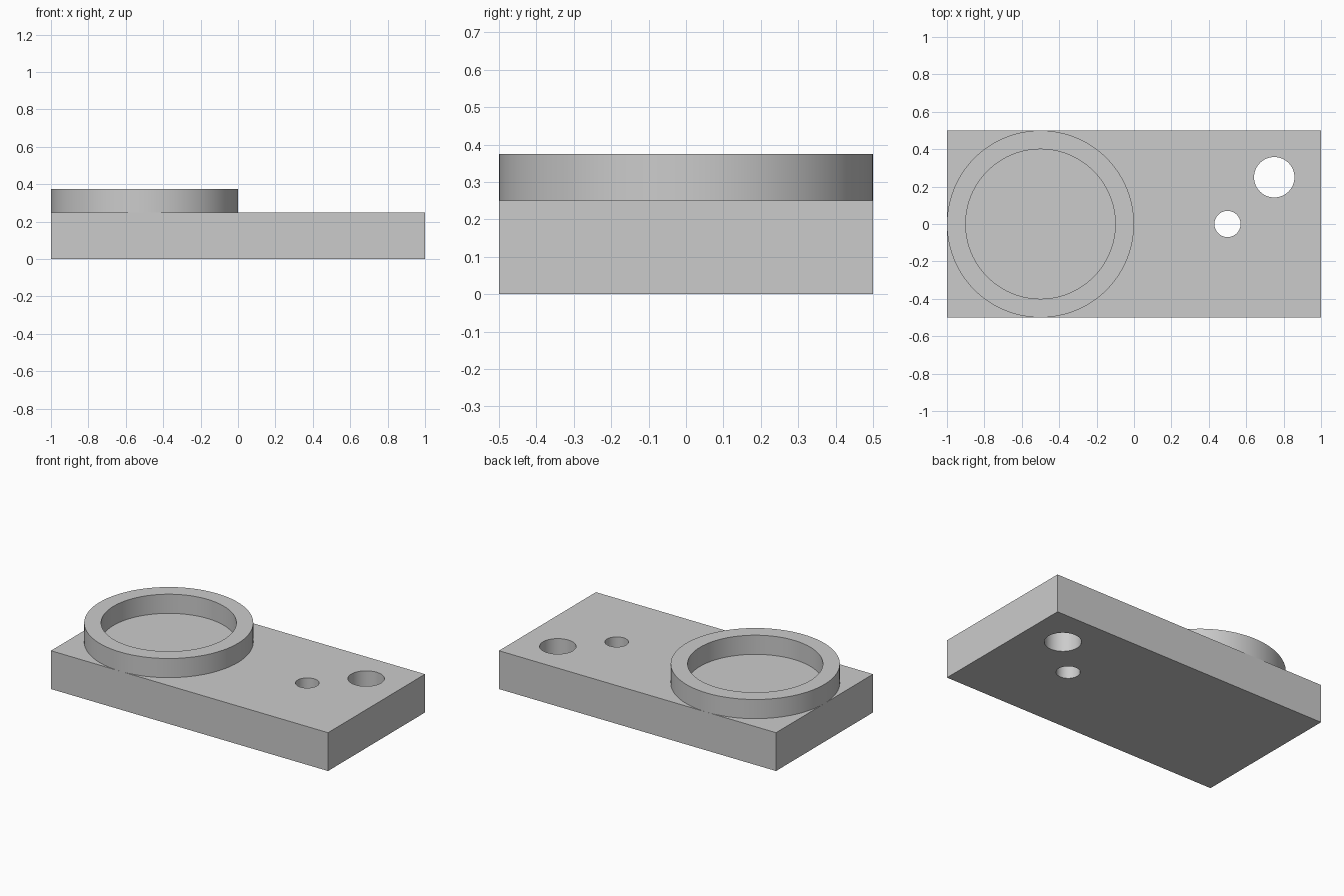
import bpy, math

if "Cube" in bpy.data.objects:
    bpy.data.objects.remove(bpy.data.objects["Cube"], do_unlink=True)

GREY = (0.6, 0.6, 0.6, 1.0)
grey = bpy.data.materials.new("plain grey")
grey.use_nodes = True
grey.diffuse_color = GREY
grey.node_tree.nodes["Principled BSDF"].inputs["Base Color"].default_value = GREY

PLATE_TOP, RIM_TOP = 0.25, 0.375


def cylinder(name, x, y, radius, low, high, sides=96):
    bpy.ops.mesh.primitive_cylinder_add(
        vertices=sides, radius=radius, depth=high - low,
        location=(x, y, (low + high) / 2))
    obj = bpy.context.object
    obj.name = name
    obj.data.materials.append(grey)
    return obj


def cut(target, cutter):
    """Subtract the cutter from the target, then remove the cutter."""
    cutter.hide_render = True
    mod = target.modifiers.new("cut", "BOOLEAN")
    mod.operation, mod.solver, mod.object = "DIFFERENCE", "EXACT", cutter
    bpy.context.view_layer.objects.active = target
    bpy.ops.object.modifier_apply(modifier=mod.name)
    bpy.data.objects.remove(cutter, do_unlink=True)


def smooth(obj):
    bpy.ops.object.select_all(action="DESELECT")
    obj.select_set(True)
    bpy.context.view_layer.objects.active = obj
    bpy.ops.object.shade_smooth_by_angle(angle=math.radians(30))


# Base plate with two through holes
bpy.ops.mesh.primitive_cube_add(size=1, location=(0, 0, PLATE_TOP / 2))
plate = bpy.context.object
plate.name = "base_plate"
plate.scale = (2, 1, PLATE_TOP)
bpy.ops.object.transform_apply(location=False, rotation=False, scale=True)
plate.data.materials.append(grey)
for x, y, radius in ((0.5, 0, 0.07), (0.75, 0.25, 0.108)):
    cut(plate, cylinder("hole_cutter", x, y, radius, -0.1, PLATE_TOP + 0.1))
smooth(plate)

# Raised ring standing on the plate
ring = cylinder("raised_ring", -0.5, 0, 0.5, PLATE_TOP, RIM_TOP)
cut(ring, cylinder("ring_cutter", -0.5, 0, 0.4, PLATE_TOP - 0.1, RIM_TOP + 0.1))
smooth(ring)
